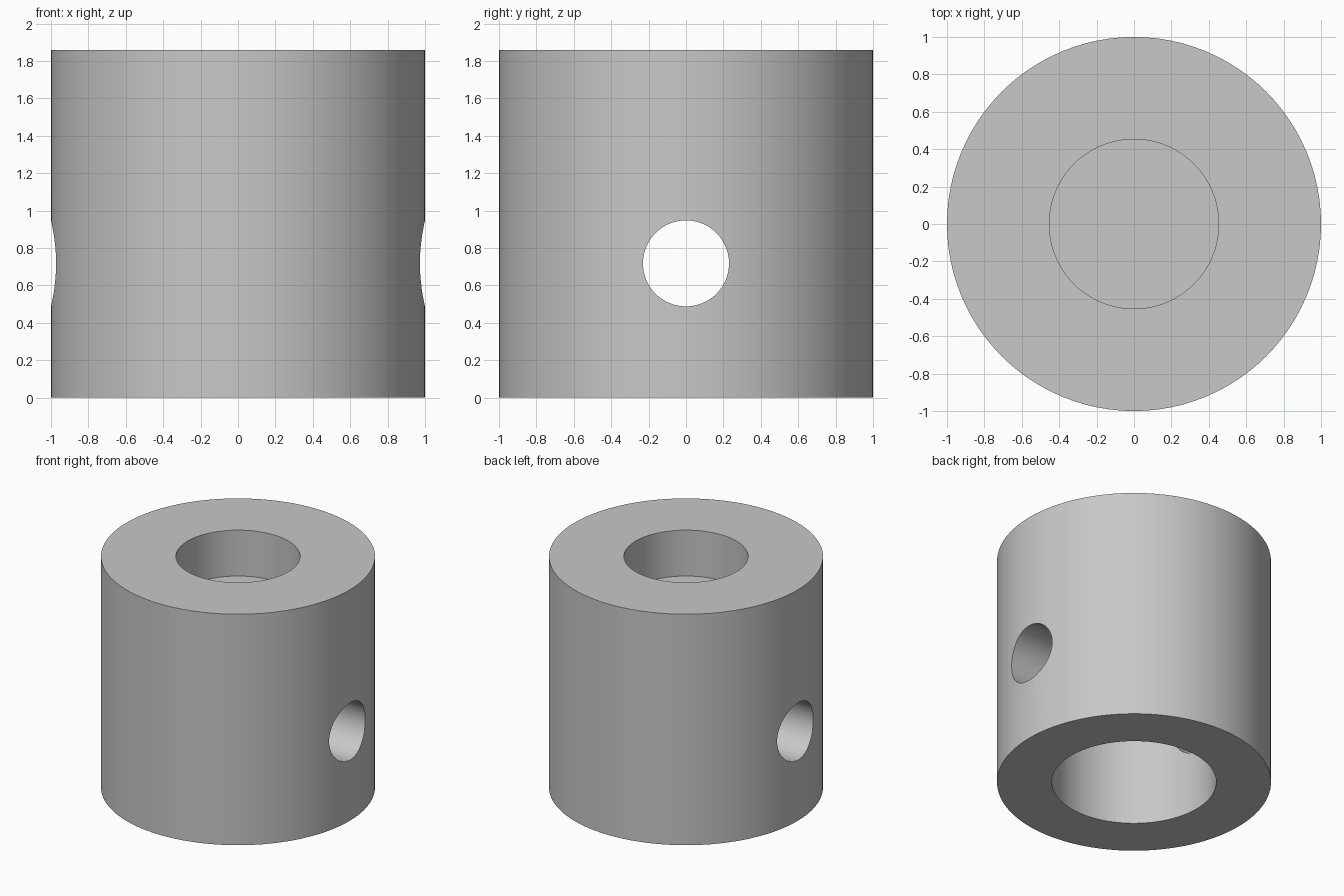
import bpy, bmesh, math
from mathutils import Matrix, Vector

default = bpy.data.objects.get("Cube")
if default:
    bpy.data.objects.remove(default, do_unlink=True)

HEIGHT, OUTER_R = 1.86, 1.0
TOP_R, TOP_FLOOR = 0.453, 1.49      # blind pocket in the top
BORE_R, BORE_CEILING = 0.6, 1.435   # deep bore from below
PIN_R, PIN_Z = 0.23, 0.718          # cross hole along x
SEGMENTS = 96

# Single grey material
grey = bpy.data.materials.new("plain grey")
grey.use_nodes = True
grey.diffuse_color = (0.58, 0.58, 0.58, 1)
grey.node_tree.nodes["Principled BSDF"].inputs["Base Color"].default_value = grey.diffuse_color


def make_object(name, bm):
    mesh = bpy.data.meshes.new(name)
    bm.to_mesh(mesh)
    bm.free()
    mesh.materials.append(grey)
    obj = bpy.data.objects.new(name, mesh)
    bpy.context.collection.objects.link(obj)
    return obj


# Collar body: one turned profile with both recesses
profile = [(0, TOP_FLOOR), (TOP_R, TOP_FLOOR), (TOP_R, HEIGHT), (OUTER_R, HEIGHT),
           (OUTER_R, 0), (BORE_R, 0), (BORE_R, BORE_CEILING), (0, BORE_CEILING)]
bm = bmesh.new()
verts = [bm.verts.new((r, 0, z)) for r, z in profile]
edges = [bm.edges.new(pair) for pair in zip(verts, verts[1:])]
bmesh.ops.spin(bm, geom=verts + edges, cent=(0, 0, 0), axis=(0, 0, 1),
               angle=math.tau, steps=SEGMENTS)
bmesh.ops.remove_doubles(bm, verts=bm.verts, dist=0.0001)
bmesh.ops.recalc_face_normals(bm, faces=bm.faces)
collar = make_object("collar_body", bm)

# Cross hole cutter through both walls
bm = bmesh.new()
turn = Matrix.Translation(Vector((0, 0, PIN_Z))) @ Matrix.Rotation(math.pi / 2, 4, 'Y')
bmesh.ops.create_cone(bm, cap_ends=True, segments=64, radius1=PIN_R, radius2=PIN_R,
                      depth=3, matrix=turn)
cutter = make_object("cross_hole_cutter", bm)
cutter.hide_render = True

drill = collar.modifiers.new("cross_hole", 'BOOLEAN')
drill.operation = 'DIFFERENCE'
drill.solver = 'EXACT'
drill.object = cutter

bpy.ops.object.select_all(action='DESELECT')
collar.select_set(True)
bpy.context.view_layer.objects.active = collar
bpy.ops.object.modifier_apply(modifier=drill.name)
bpy.data.objects.remove(cutter, do_unlink=True)

# Smooth round walls, crisp rims
bpy.ops.object.shade_smooth_by_angle(angle=math.radians(30))
